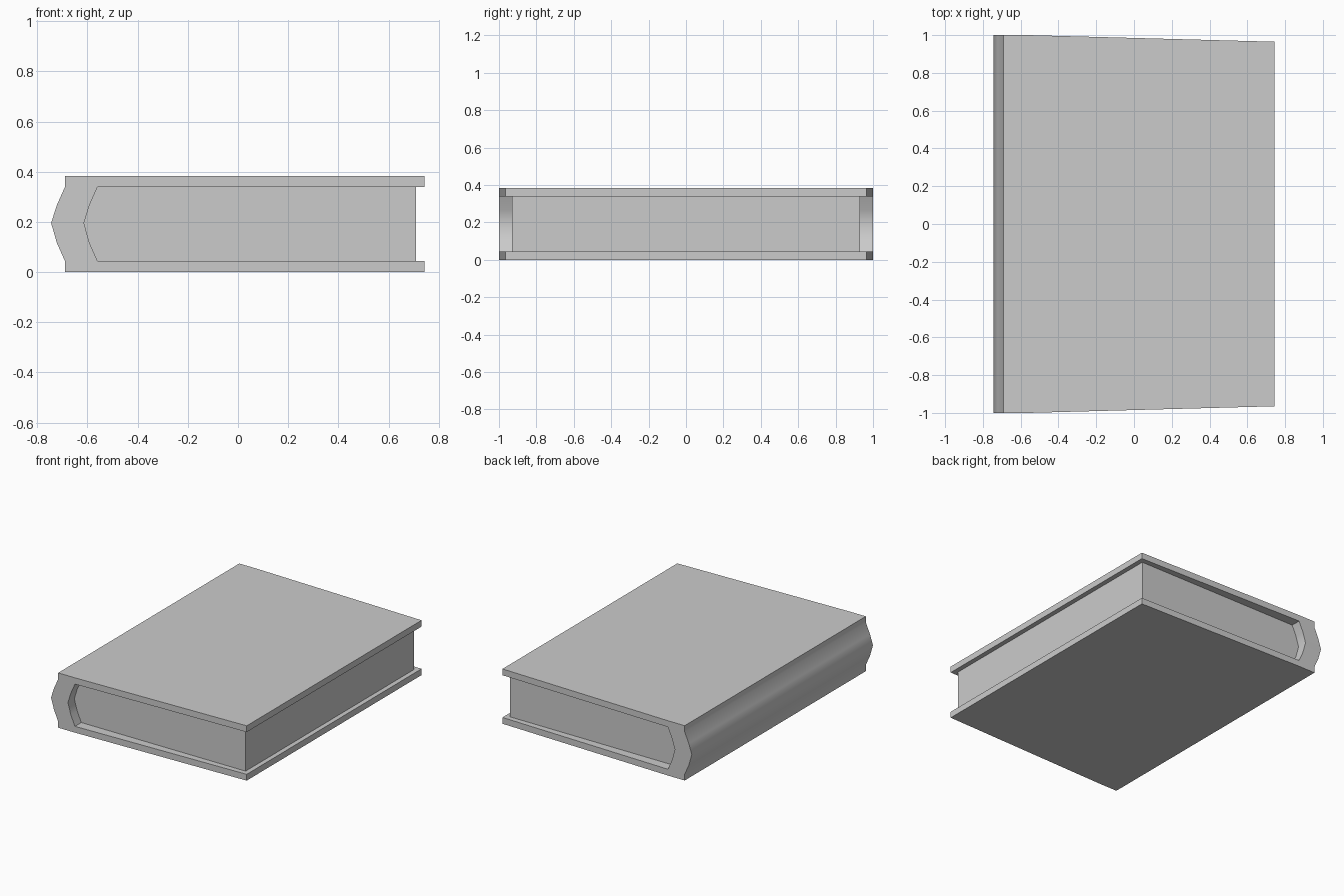
import bpy, bmesh, math

if "Cube" in bpy.data.objects:
    bpy.data.objects.remove(bpy.data.objects["Cube"])

H = 0.383  # total height of the book


def mirrored(half, tip):
    """Complete a lower half profile with its reflection across mid height."""
    return half + [tip] + [(x, H - z) for x, z in reversed(half)]


def extrude_profile(name, profile, caps, half_depth):
    """Sweep an xz profile along y; half_depth(x) gives the half length at x."""
    bm = bmesh.new()
    front = [bm.verts.new((x, -half_depth(x), z)) for x, z in profile]
    back = [bm.verts.new((x, half_depth(x), z)) for x, z in profile]
    n = len(profile)
    for i in range(n):
        j = (i + 1) % n
        bm.faces.new((front[i], front[j], back[j], back[i]))
    for cap in caps:
        bm.faces.new([front[i] for i in cap])
        bm.faces.new([back[i] for i in reversed(cap)])
    bmesh.ops.recalc_face_normals(bm, faces=bm.faces)
    mesh = bpy.data.meshes.new(name)
    bm.to_mesh(mesh)
    bm.free()
    obj = bpy.data.objects.new(name, mesh)
    bpy.context.collection.objects.link(obj)
    bpy.ops.object.select_all(action='DESELECT')
    obj.select_set(True)
    bpy.context.view_layer.objects.active = obj
    bpy.ops.object.shade_smooth_by_angle(angle=math.radians(40))
    return obj


# Cover: two boards joined by a rounded spine, boards narrow to the fore edge
HINGE, EDGE = -0.56, 0.743
outer = mirrored([(EDGE, 0), (HINGE, 0), (-0.69, 0), (-0.69, 0.044),
                  (-0.722, 0.116)], (-0.745, H / 2 + 0.004))
inner = mirrored([(EDGE, 0.044), (HINGE, 0.044), (-0.592, 0.116)],
                 (-0.614, H / 2 + 0.004))
cover_caps = [[0, 1, 16, 17], list(range(1, 10)) + [12, 13, 14, 15, 16],
              [9, 10, 11, 12]]
extrude_profile("cover", outer + inner[::-1], cover_caps,
                lambda x: 0.965 if x > 0 else 1.0)

# Page block: set back from the cover edges, seated slightly into the cover
pages = mirrored([(0.71, 0.035), (HINGE - 0.01, 0.035), (-0.602, 0.116)],
                 (-0.624, H / 2 + 0.004))
extrude_profile("pages", pages, [list(range(len(pages)))], lambda x: 0.93)
